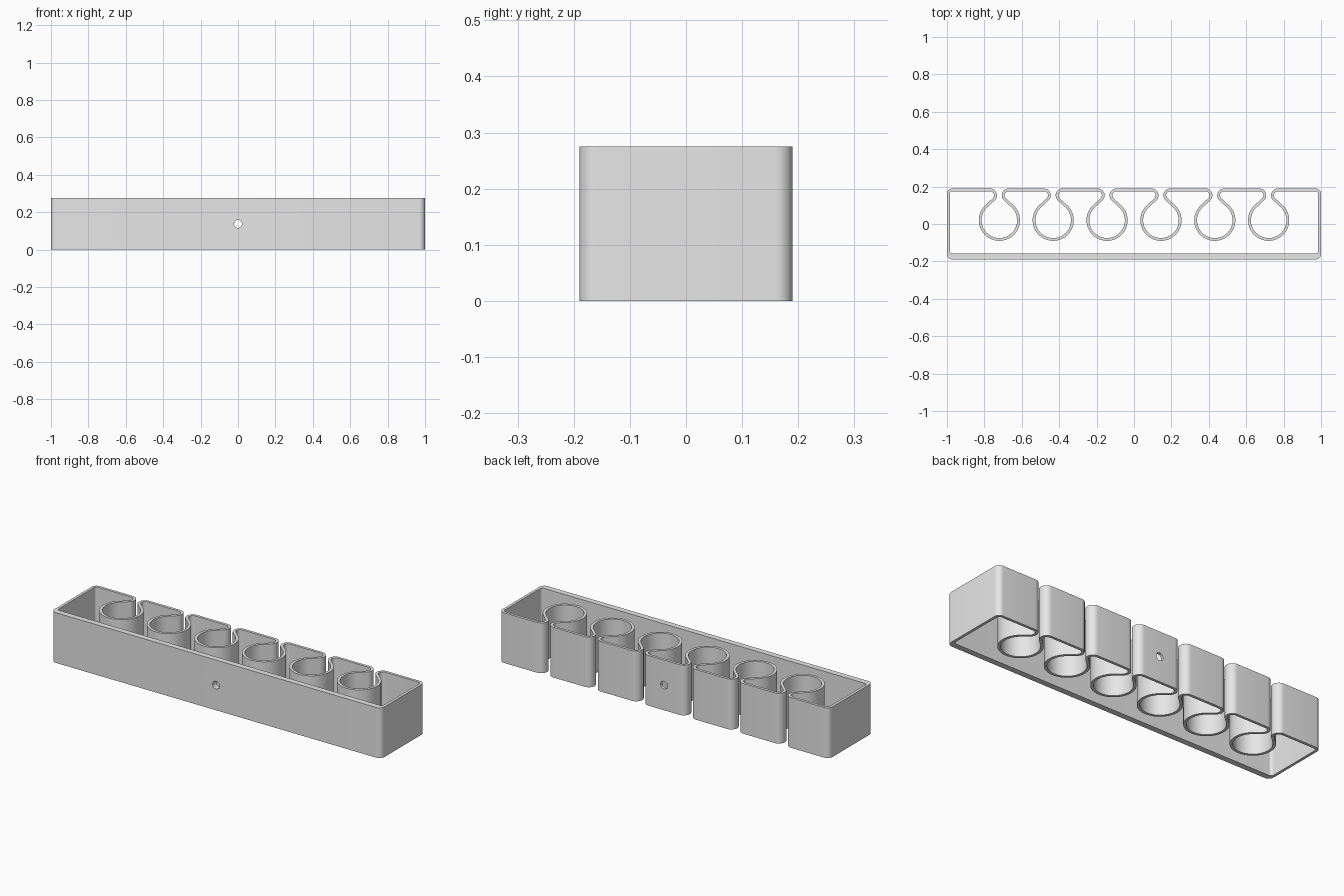
import bpy
import bmesh
from math import acos, atan2, cos, sin, hypot, pi, radians

HEIGHT = 0.275
HALF_W, HALF_D = 1.0, 0.19
WALL, FRONT_EXTRA = 0.015, 0.017
CORNER = 0.03
RING, RING_Y = 0.095, 0.02       # socket bore radius and centre
LIP, GAP = 0.037, 0.013          # rounded lip radius, half width of slot
COUNT, PITCH = 6, 0.288

cube = bpy.data.objects.get("Cube")
if cube:
    bpy.data.objects.remove(cube, do_unlink=True)

grey = bpy.data.materials.new("plain grey")
grey.use_nodes = True
grey.diffuse_color = (0.8, 0.8, 0.8, 1)
grey.node_tree.nodes["Principled BSDF"].inputs["Base Color"].default_value = (0.8, 0.8, 0.8, 1)


def arc(cx, cy, r_out, r_in, start, end, steps):
    """Pairs of (outside, cavity side) points along an arc of wall."""
    pairs = []
    for i in range(steps + 1):
        a = start + (end - start) * i / steps
        pairs.append(((cx + r_out * cos(a), cy + r_out * sin(a)),
                      (cx + r_in * cos(a), cy + r_in * sin(a))))
    return pairs


# Wall profile, anticlockwise from the front corner
profile = []
for sx, sy, start in ((-1, -1, pi), (1, -1, 1.5 * pi), (1, 1, 0)):
    pairs = arc(sx * (HALF_W - CORNER), sy * (HALF_D - CORNER),
                CORNER, CORNER - WALL, start, start + pi / 2, 10)
    if sy < 0:   # thicker front wall
        pairs = [(o, (i[0], i[1] + FRONT_EXTRA)) for o, i in pairs]
    profile += pairs

# Sockets: lip, ring, mirrored lip
lip_x, lip_y = GAP + LIP, HALF_D - LIP
dy = lip_y - RING_Y
touch = atan2(dy, lip_x) - acos((RING + LIP) / hypot(lip_x, dy))
for n in reversed(range(COUNT)):
    x = (n - (COUNT - 1) / 2) * PITCH
    profile += arc(x + lip_x, lip_y, LIP, LIP - WALL, pi / 2, pi + touch, 14)
    profile += arc(x, RING_Y, RING, RING + WALL, touch, -pi - touch, 56)
    profile += arc(x - lip_x, lip_y, LIP, LIP - WALL, -touch, pi / 2, 14)

profile += arc(-HALF_W + CORNER, HALF_D - CORNER, CORNER, CORNER - WALL, pi / 2, pi, 10)

# Extrude the wall, open above and below
bm = bmesh.new()
rings = [[bm.verts.new((*pair[side], z)) for pair in profile]
         for side, z in ((0, 0), (0, HEIGHT), (1, HEIGHT), (1, 0))]
for k in range(4):
    a, b = rings[k], rings[(k + 1) % 4]
    for i in range(len(profile)):
        j = (i + 1) % len(profile)
        bm.faces.new((a[i], a[j], b[j], b[i]))
bmesh.ops.recalc_face_normals(bm, faces=bm.faces)
mesh = bpy.data.meshes.new("rack_wall")
bm.to_mesh(mesh)
bm.free()
mesh.materials.append(grey)
rack = bpy.data.objects.new("rack_wall", mesh)
bpy.context.collection.objects.link(rack)

# Screw hole through front and back walls
bpy.ops.mesh.primitive_cylinder_add(vertices=32, radius=0.021, depth=1,
                                    location=(0, 0, HEIGHT / 2), rotation=(pi / 2, 0, 0))
cutter = bpy.context.object
cutter.name = "screw_hole_cutter"
cutter.hide_render = True
cutter.data.materials.append(grey)
cut = rack.modifiers.new("screw_hole", "BOOLEAN")
cut.operation = "DIFFERENCE"
cut.solver = "EXACT"
cut.object = cutter

bpy.ops.object.select_all(action="DESELECT")
bpy.context.view_layer.objects.active = rack
rack.select_set(True)
bpy.ops.object.modifier_apply(modifier=cut.name)
bpy.data.objects.remove(cutter, do_unlink=True)
bpy.ops.object.shade_smooth_by_angle(angle=radians(30))
